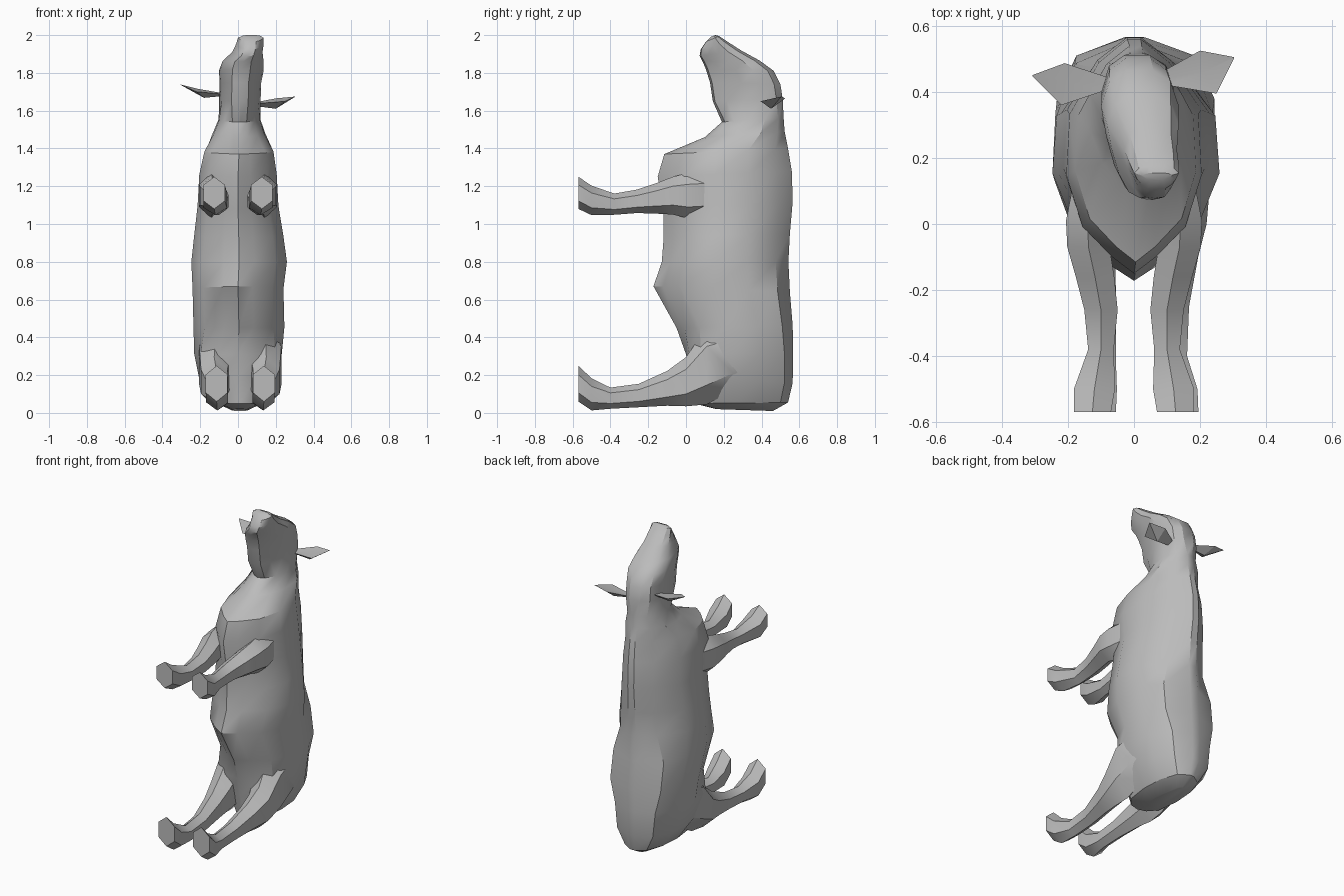
import bpy, bmesh, math
from mathutils import Vector

cube = bpy.data.objects.get("Cube")
if cube:
    bpy.data.objects.remove(cube)

grey = bpy.data.materials.new("grey hide")
grey.use_nodes = True
grey.diffuse_color = (0.5, 0.5, 0.5, 1)
grey.node_tree.nodes["Principled BSDF"].inputs["Base Color"].default_value = (0.5, 0.5, 0.5, 1)


def loft(name, rings, angle=32):
    """Skin a list of closed rings and cap both ends."""
    bm = bmesh.new()
    rows = [[bm.verts.new(p) for p in r] for r in rings]
    n = len(rows[0])
    for a, b in zip(rows, rows[1:]):
        for i in range(n):
            j = (i + 1) % n
            bm.faces.new((a[i], a[j], b[j], b[i]))
    bm.faces.new(rows[0][::-1])
    bm.faces.new(rows[-1])
    bmesh.ops.remove_doubles(bm, verts=bm.verts, dist=0.0005)
    bmesh.ops.recalc_face_normals(bm, faces=bm.faces)
    me = bpy.data.meshes.new(name)
    bm.to_mesh(me)
    bm.free()
    ob = bpy.data.objects.new(name, me)
    bpy.context.collection.objects.link(ob)
    me.materials.append(grey)
    bpy.ops.object.select_all(action='DESELECT')
    ob.select_set(True)
    bpy.context.view_layer.objects.active = ob
    bpy.ops.object.shade_smooth_by_angle(angle=math.radians(angle))
    return ob


# Half outlines, from belly keel to spine: (fraction of depth, fraction of half width)
RUMP = [(0.0, 0.0), (0.03, 0.45), (0.14, 0.85), (0.42, 1.0), (0.7, 0.93), (0.92, 0.62), (1.0, 0.12)]
HIPS = [(0.0, 0.0), (0.07, 0.32), (0.2, 0.75), (0.42, 0.99), (0.7, 0.98), (0.91, 0.74), (1.0, 0.12)]
TRUNK = [(0.0, 0.0), (0.07, 0.32), (0.2, 0.76), (0.42, 1.0), (0.68, 0.95), (0.9, 0.52), (1.0, 0.1)]
NECK = [(0.0, 0.0), (0.05, 0.33), (0.2, 0.7), (0.42, 0.95), (0.7, 0.97), (0.91, 0.62), (1.0, 0.15)]
HEAD = [(0.0, 0.0), (0.03, 0.4), (0.2, 0.66), (0.45, 0.87), (0.7, 1.0), (0.91, 0.78), (1.0, 0.35)]


def section(outline, front, back, half, cx):
    f, b = Vector((cx, *front)), Vector((cx, *back))
    side = [(f.lerp(b, t), w * half) for t, w in outline]
    left = [p + Vector((w, 0, 0)) for p, w in side]
    right = [p - Vector((w, 0, 0)) for p, w in side[:0:-1]]
    return left + right


# Trunk and neck: belly point (y, z), spine point (y, z), half width, centre x
trunk = [
    (RUMP, (0.16, 0.02), (0.46, 0.01), 0.045, 0.01),
    (RUMP, (0.04, 0.05), (0.54, 0.055), 0.125, 0.01),
    (RUMP, (0.025, 0.19), (0.565, 0.16), 0.205, 0.0),
    (RUMP, (0.0, 0.31), (0.566, 0.32), 0.232, 0.0),
    (HIPS, (-0.05, 0.45), (0.565, 0.46), 0.243, 0.005),
    (HIPS, (-0.172, 0.67), (0.55, 0.64), 0.243, 0.0),
    (TRUNK, (-0.128, 0.80), (0.542, 0.80), 0.253, 0.006),
    (TRUNK, (-0.118, 0.93), (0.55, 0.95), 0.236, 0.004),
    (TRUNK, (-0.12, 1.08), (0.565, 1.12), 0.214, 0.0),
    (TRUNK, (-0.15, 1.25), (0.56, 1.28), 0.205, 0.0),
    (TRUNK, (-0.115, 1.37), (0.54, 1.40), 0.183, 0.005),
    (NECK, (0.10, 1.46), (0.522, 1.49), 0.143, 0.005),
    (NECK, (0.19, 1.54), (0.517, 1.56), 0.114, 0.008),
    (HEAD, (0.142, 1.65), (0.512, 1.66), 0.11, 0.01),
    (HEAD, (0.127, 1.75), (0.50, 1.74), 0.11, 0.012),
    (HEAD, (0.105, 1.82), (0.465, 1.81), 0.118, 0.018),
    (HEAD, (0.088, 1.86), (0.39, 1.865), 0.108, 0.027),
    (HEAD, (0.072, 1.89), (0.29, 1.92), 0.08, 0.05),
    (HEAD, (0.078, 1.925), (0.22, 1.965), 0.073, 0.063),
    (HEAD, (0.105, 1.965), (0.175, 1.995), 0.068, 0.068),
    (HEAD, (0.13, 1.99), (0.155, 2.0), 0.045, 0.07),
]
loft("body_and_head", [section(*s) for s in trunk])


def limb(name, sections, side, shift=0.0):
    """Six-sided limb running forward: (y, x, z, x radius, z radius)."""
    rings = []
    for y, x, z, rx, rz in sections:
        ring = []
        for k in range(6):
            a = math.radians(60 * k + 30)
            ring.append((side * (x + 1.12 * rx * math.cos(a)) + shift, y, z + rz * math.sin(a)))
        rings.append(ring)
    loft(name, rings, 40)


fore = [
    (0.22, 0.11, 1.18, 0.05, 0.09), (0.1, 0.128, 1.155, 0.062, 0.12),
    (0.01, 0.14, 1.15, 0.068, 0.12), (-0.07, 0.138, 1.15, 0.066, 0.1),
    (-0.16, 0.118, 1.135, 0.06, 0.08), (-0.26, 0.10, 1.12, 0.052, 0.062),
    (-0.38, 0.1, 1.105, 0.04, 0.056), (-0.50, 0.12, 1.125, 0.064, 0.078),
    (-0.57, 0.126, 1.165, 0.058, 0.085),
]
hind = [
    (0.42, 0.1, 0.3, 0.05, 0.12), (0.25, 0.12, 0.3, 0.088, 0.18),
    (0.11, 0.13, 0.25, 0.09, 0.205),
    (0.0, 0.138, 0.165, 0.072, 0.13), (-0.10, 0.126, 0.13, 0.058, 0.092),
    (-0.25, 0.11, 0.092, 0.046, 0.062), (-0.40, 0.108, 0.078, 0.042, 0.056),
    (-0.50, 0.122, 0.098, 0.06, 0.085), (-0.57, 0.125, 0.155, 0.06, 0.095),
]
for label, s in (("left", 1), ("right", -1)):
    limb("front_leg_" + label, fore, s)
    limb("hind_leg_" + label, hind, s, 0.012)


# Ears: leaf shapes with a cupped front
def ear(name, base, upper, lower, bulge, hollow, tip):
    b, u, l, c, h, t = [Vector(p) for p in (base, upper, lower, bulge, hollow, tip)]
    root = [b + 0.3 * (p - (u + l) / 2) for p in (u, c, l, h)]
    loft(name, [root, [u, c, l, h], [t + 0.02 * (p - t) for p in (u, c, l, h)]], 20)


ear("ear_left", (0.09, 0.44, 1.64), (0.2, 0.525, 1.665), (0.25, 0.395, 1.65),
    (0.2, 0.45, 1.61), (0.21, 0.46, 1.65), (0.305, 0.505, 1.675))
ear("ear_right", (-0.08, 0.425, 1.69), (-0.21, 0.487, 1.715), (-0.22, 0.36, 1.7),
    (-0.18, 0.425, 1.668), (-0.2, 0.43, 1.705), (-0.31, 0.45, 1.74))
